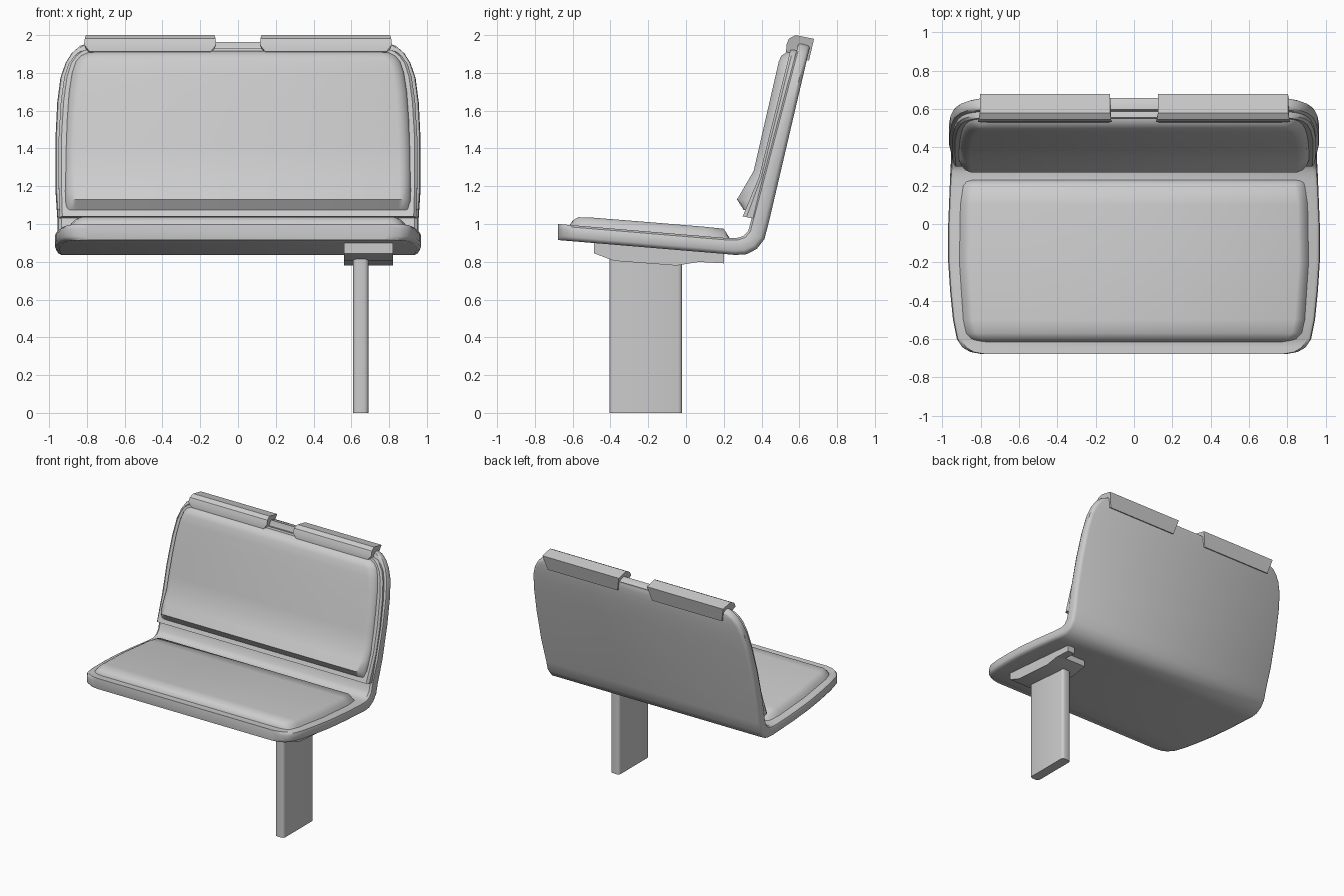
import bpy, bmesh, math


def finish(name, bm, angle=35):
    bmesh.ops.recalc_face_normals(bm, faces=bm.faces)
    me = bpy.data.meshes.new(name)
    bm.to_mesh(me)
    bm.free()
    ob = bpy.data.objects.new(name, me)
    bpy.context.collection.objects.link(ob)
    bpy.ops.object.select_all(action='DESELECT')
    ob.select_set(True)
    bpy.context.view_layer.objects.active = ob
    bpy.ops.object.shade_smooth_by_angle(angle=math.radians(angle))
    return ob


def skin(name, rings, angle=35):
    """Join equal-length rings of points into a closed solid."""
    bm = bmesh.new()
    vs = [[bm.verts.new(p) for p in r] for r in rings]
    n = len(vs[0])
    for a, b in zip(vs, vs[1:]):
        for i in range(n):
            j = (i + 1) % n
            bm.faces.new((a[i], a[j], b[j], b[i]))
    bm.faces.new(vs[0])
    bm.faces.new(vs[-1])
    return finish(name, bm, angle)


def slab(name, stations, edge, angle=35):
    """Station = front y, z, back y, z, half width; edge = (inset, depth 0..1)."""
    rings = []
    for fy, fz, by, bz, w in stations:
        side = [(w - i, fy + (by - fy) * t, fz + (bz - fz) * t) for i, t in edge]
        rings.append(side + [(-x, y, z) for x, y, z in reversed(side)])
    return skin(name, rings, angle)


def prism(name, prof, x0, x1):
    """Extrude (y, z, end inset) profile along x."""
    return skin(name, [[(x0 + i, y, z) for y, z, i in prof],
                       [(x1 - i, y, z) for y, z, i in prof]])


def interp(pts, z):
    for (z0, v0), (z1, v1) in zip(pts, pts[1:]):
        if z <= z1:
            break
    return v0 + (v1 - v0) * (z - z0) / (z1 - z0)


def seat_z(y):
    return 1.0 - 0.075 * (y + 0.678) / 0.9


# Bent shell: seat, bend, backrest
shell = [(y, seat_z(y), y, seat_z(y) - 0.085, w) for y, w in
         [(-0.678, 0.80), (-0.668, 0.855), (-0.645, 0.895), (-0.6, 0.925),
          (-0.5, 0.945), (-0.35, 0.96), (-0.2, 0.97), (0, 0.97), (0.2, 0.962)]]
shell += [(0.23, 0.927, 0.26, 0.836, 0.96), (0.27, 0.926, 0.32, 0.84, 0.957),
          (0.305, 0.937, 0.375, 0.868, 0.955), (0.33, 0.965, 0.415, 0.92, 0.955)]
outline = [(1.02, 0.955), (1.2, 0.967), (1.45, 0.967), (1.65, 0.957), (1.78, 0.94),
           (1.86, 0.912), (1.91, 0.88), (1.945, 0.84), (1.963, 0.79)]
shell += [(0.345 + (z - 1.02) * 0.268, z, 0.437 + (z - 1.02) * 0.234, z - 0.018, w)
          for z, w in outline]
slab("seat_shell", shell, [(0.02, 0), (0.005, 0.12), (0, 0.3), (0, 0.75), (0.008, 0.9), (0.025, 1)])

# Seat pad
pad = [(y, seat_z(y) + h, y, seat_z(y) - 0.015, w) for y, h, w in
       [(-0.615, 0.002, 0.82), (-0.6, 0.025, 0.86), (-0.57, 0.045, 0.885), (-0.5, 0.049, 0.9),
        (-0.2, 0.05, 0.92), (0.1, 0.05, 0.915), (0.2, 0.048, 0.9), (0.232, 0.0, 0.89)]]
slab("seat_pad", pad, [(0.06, 0), (0.04, 0.15), (0.02, 0.45), (0, 1)], 50)

# Backrest frame, kinked forward at the bottom
front = [(1.04, 0.30), (1.25, 0.387), (1.93, 0.555)]
frame = [(interp(front, z), z, 0.375 + (z - 1.02) * 0.25, z - 0.015, w) for z, w in
         [(1.04, 0.945), (1.14, 0.948), (1.25, 0.95), (1.45, 0.95), (1.65, 0.938), (1.78, 0.92),
          (1.85, 0.898), (1.89, 0.87), (1.915, 0.84), (1.93, 0.79)]]
slab("backrest_frame", frame, [(0.015, 0), (0, 0.25), (0, 1)])

# Backrest pad with lumbar bulge
bulge = [(1.075, 0.305), (1.13, 0.27), (1.28, 0.358), (1.885, 0.497), (1.915, 0.54)]
bpad = [(interp(bulge, z), z, interp(front, z) + 0.02, z, w) for z, w in
        [(1.075, 0.91), (1.13, 0.914), (1.2, 0.915), (1.28, 0.915), (1.4, 0.913), (1.55, 0.907),
         (1.7, 0.896), (1.8, 0.88), (1.86, 0.86), (1.89, 0.835), (1.915, 0.79)]]
slab("backrest_pad", bpad, [(0.06, 0), (0.035, 0.12), (0.012, 0.4), (0, 0.75), (0, 1)], 45)

# Top caps hooked over the backrest
cap = [(0.53, 1.912, 0.03), (0.532, 1.95, 0), (0.545, 1.982, 0.004), (0.58, 2.0, 0.01),
       (0.678, 1.98, 0.01), (0.651, 1.865, 0.04), (0.62, 1.872, 0.03)]
prism("top_cap_right", cap, 0.115, 0.815)
prism("top_cap_left", cap, -0.815, -0.115)

# Mounting bracket under the seat and its rear tab
prism("bracket", [(y, z, 0) for y, z in
      [(-0.488, 0.91), (-0.488, 0.845), (-0.38, 0.805), (-0.05, 0.78),
       (0.085, 0.802), (0.085, 0.87)]], 0.56, 0.82)
prism("bracket_tab", [(y, z, 0) for y, z in
      [(0.05, 0.87), (0.05, 0.80), (0.2, 0.792), (0.2, 0.855)]], 0.755, 0.82)

# Single flat pedestal leg with rounded upright edges
bm = bmesh.new()
bmesh.ops.create_cube(bm, size=1)
for v in bm.verts:
    v.co = (0.65 + v.co.x * 0.08, -0.2125 + v.co.y * 0.385, 0.42 + v.co.z * 0.84)
upright = [e for e in bm.edges if abs(e.verts[0].co.z - e.verts[1].co.z) > 0.5]
bmesh.ops.bevel(bm, geom=upright, offset=0.022, segments=3, profile=0.5, affect='EDGES')
finish("pedestal_leg", bm)
